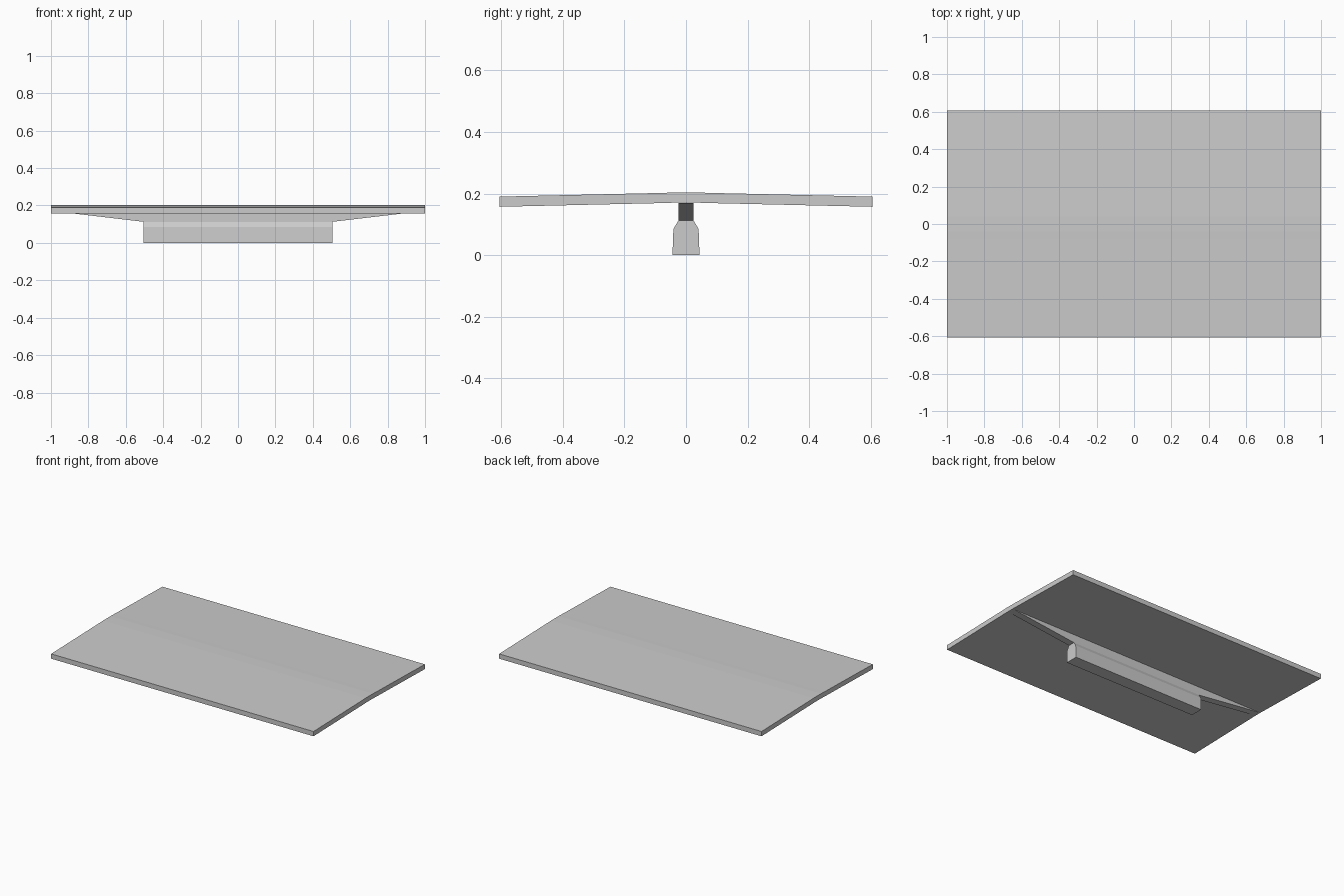
import bpy
import bmesh

cube = bpy.data.objects.get("Cube")
if cube:
    bpy.data.objects.remove(cube, do_unlink=True)

# Single plain grey
grey = bpy.data.materials.new("plain grey")
grey.use_nodes = True
colour = (0.6, 0.6, 0.6, 1)
grey.diffuse_color = colour
grey.node_tree.nodes["Principled BSDF"].inputs["Base Color"].default_value = colour


def prism(name, outline, axis, half):
    """Extrude a flat outline symmetrically along x or y."""
    bm = bmesh.new()
    place = (lambda p: (-half, p[0], p[1])) if axis == "x" else (lambda p: (p[0], -half, p[1]))
    face = bm.faces.new([bm.verts.new(place(p)) for p in outline])
    moved = bmesh.ops.extrude_face_region(bm, geom=[face])["geom"]
    shift = (2 * half, 0, 0) if axis == "x" else (0, 2 * half, 0)
    bmesh.ops.translate(bm, vec=shift, verts=[v for v in moved if isinstance(v, bmesh.types.BMVert)])
    bmesh.ops.recalc_face_normals(bm, faces=bm.faces)
    mesh = bpy.data.meshes.new(name)
    bm.to_mesh(mesh)
    bm.free()
    mesh.materials.append(grey)
    obj = bpy.data.objects.new(name, mesh)
    bpy.context.collection.objects.link(obj)
    return obj


def mirrored(half_outline):
    return half_outline + [(-a, z) for a, z in reversed(half_outline)]


# Gently crowned deck with a rounded ridge
crown = [(0.606, 0.19), (0.08, 0.202), (0.04, 0.2033)]
top = mirrored(crown)
bottom = [(y, z - 0.033) for y, z in reversed(top)]
prism("deck", top + bottom, "x", 1.0)

# Thin web tapering up to the deck ends
prism("tapered_web", mirrored([(0.505, 0.113), (0.99, 0.17)]), "y", 0.024)

# Thick central stem with sloped shoulders
stem = mirrored([(0.044, 0), (0.041, 0.085), (0.024, 0.113), (0.024, 0.17)])
prism("central_stem", stem, "x", 0.505)
